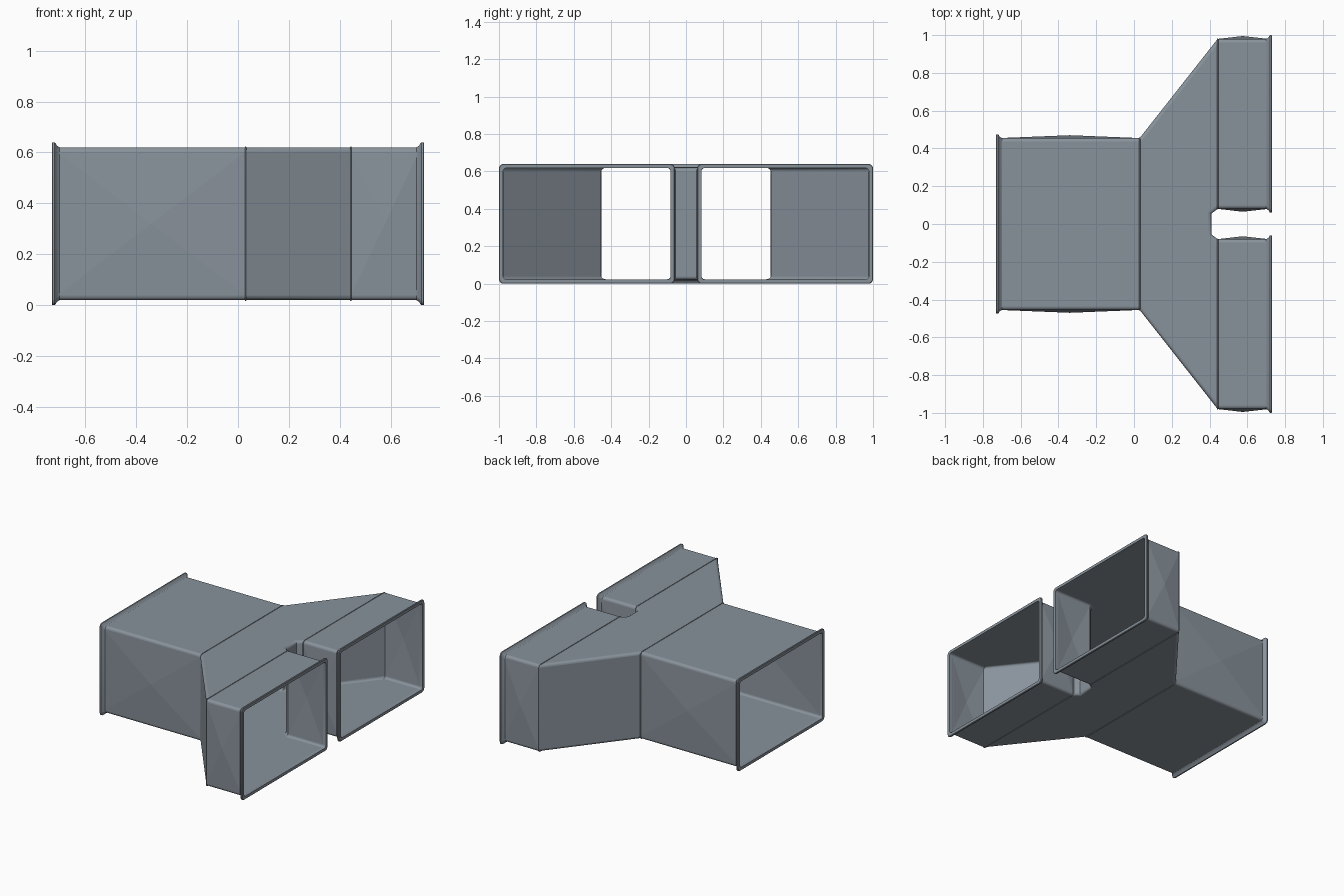
import bpy, bmesh
from math import cos, sin, pi, radians

if "Cube" in bpy.data.objects:
    bpy.data.objects.remove(bpy.data.objects["Cube"])

Z0, Z1 = 0.02, 0.62       # duct floor and ceiling
RAD, SEG = 0.018, 4       # corner rounding
M = SEG + 1

steel = bpy.data.materials.new("slate_steel")
steel.diffuse_color = (0.25, 0.29, 0.33, 1)
steel.use_nodes = True
steel.node_tree.nodes["Principled BSDF"].inputs["Base Color"].default_value = steel.diffuse_color


def ring(bm, x, y0, y1, out=0.0):
    """Rounded rectangle across the duct, grown outward by 'out'."""
    r = RAD + out * 0.3
    y0, y1, z0, z1 = y0 - out, y1 + out, Z0 - out, Z1 + out
    corners = [(y1 - r, z0 + r, -pi / 2), (y1 - r, z1 - r, 0),
               (y0 + r, z1 - r, pi / 2), (y0 + r, z0 + r, pi)]
    return [bm.verts.new((x, cy + r * cos(a + i * pi / 2 / SEG),
                          cz + r * sin(a + i * pi / 2 / SEG)))
            for cy, cz, a in corners for i in range(M)]


def bridge(bm, a, b):
    n = len(a)
    return [bm.faces.new((a[i], a[(i + 1) % n], b[(i + 1) % n], b[i]))
            for i in range(n)]


def finish(bm, name, wall=0.0):
    me = bpy.data.meshes.new(name)
    bm.to_mesh(me)
    bm.free()
    me.materials.append(steel)
    ob = bpy.data.objects.new(name, me)
    bpy.context.collection.objects.link(ob)
    bpy.ops.object.select_all(action='DESELECT')
    ob.select_set(True)
    bpy.context.view_layer.objects.active = ob
    bpy.ops.object.shade_smooth_by_angle(angle=radians(35))
    for p in me.polygons:             # flat sheets, smooth only at the corners
        if p.area > 0.03:
            p.use_smooth = False
    if wall:
        mod = ob.modifiers.new("wall", 'SOLIDIFY')
        mod.thickness = wall
        mod.offset = -1
        mod.use_rim = False           # ends are covered by flanges and seams
    return ob


def duct(name, x0, x1, y0, y1):
    """Straight duct whose two side panels are creased into low pyramids."""
    bm = bmesh.new()
    faces = bridge(bm, ring(bm, x0, y0, y1), ring(bm, x1, y0, y1))
    sides = [faces[M - 1], faces[3 * M - 1]]
    for v in bmesh.ops.poke(bm, faces=sides)['verts']:
        v.co.y = y1 + 0.015 if v.co.y > (y0 + y1) / 2 else y0 - 0.015
    finish(bm, name, 0.003)


def collar(name, profile, y0, y1):
    """Closed (x, outward) profile swept around the duct."""
    bm = bmesh.new()
    rings = [ring(bm, x, y0, y1, out) for x, out in profile]
    for i, r in enumerate(rings):
        bridge(bm, r, rings[(i + 1) % len(rings)])
    bmesh.ops.recalc_face_normals(bm, faces=bm.faces)
    finish(bm, name)


def flange(name, end, y0, y1):
    prof = [(0.70, 0), (0.712, 0.007), (0.717, 0.017), (0.720, 0.02),
            (0.728, 0.02), (0.731, 0.017), (0.731, -0.002), (0.70, -0.002)]
    collar(name, [(end * x, o) for x, o in prof], y0, y1)


def seam(name, x, y0, y1):
    collar(name, [(x - 0.004, -0.001), (x - 0.0015, 0.003),
                  (x + 0.0015, 0.003), (x + 0.004, -0.001)], y0, y1)


# Main inlet
duct("inlet_duct", -0.71, 0.03, -0.455, 0.455)
flange("inlet_flange", -1, -0.455, 0.455)
seam("inlet_seam", 0.03, -0.455, 0.455)

# Two outlets
for side, (y0, y1) in {"left": (0.08, 0.98), "right": (-0.98, -0.08)}.items():
    duct(side + "_outlet_duct", 0.443, 0.71, y0, y1)
    flange(side + "_outlet_flange", 1, y0, y1)
    seam(side + "_outlet_seam", 0.443, y0, y1)

# Widening splitter with a notch between the outlets
half = [(0.03, 0.455), (0.443, 0.98), (0.443, 0.08), (0.41, 0.055)]
outline = half + [(x, -y) for x, y in reversed(half)]
bm = bmesh.new()
base = bm.faces.new([bm.verts.new((x, y, Z0)) for x, y in outline])
top = bmesh.ops.extrude_face_region(bm, geom=[base])['geom']
for v in top:
    if isinstance(v, bmesh.types.BMVert):
        v.co.z = Z1
bmesh.ops.recalc_face_normals(bm, faces=bm.faces)
rounded = [e for e in bm.edges
           if abs(e.verts[0].co.z - e.verts[1].co.z) < 1e-4
           and 0.1 < (e.verts[0].co.x + e.verts[1].co.x) / 2 < 0.44]
bmesh.ops.bevel(bm, geom=rounded, offset=RAD, segments=SEG, profile=0.5,
                affect='EDGES')
ends = [f for f in bm.faces
        if not 0.04 < f.calc_center_median().x < 0.44]
bmesh.ops.delete(bm, geom=ends, context='FACES')
finish(bm, "splitter_body", 0.003)
